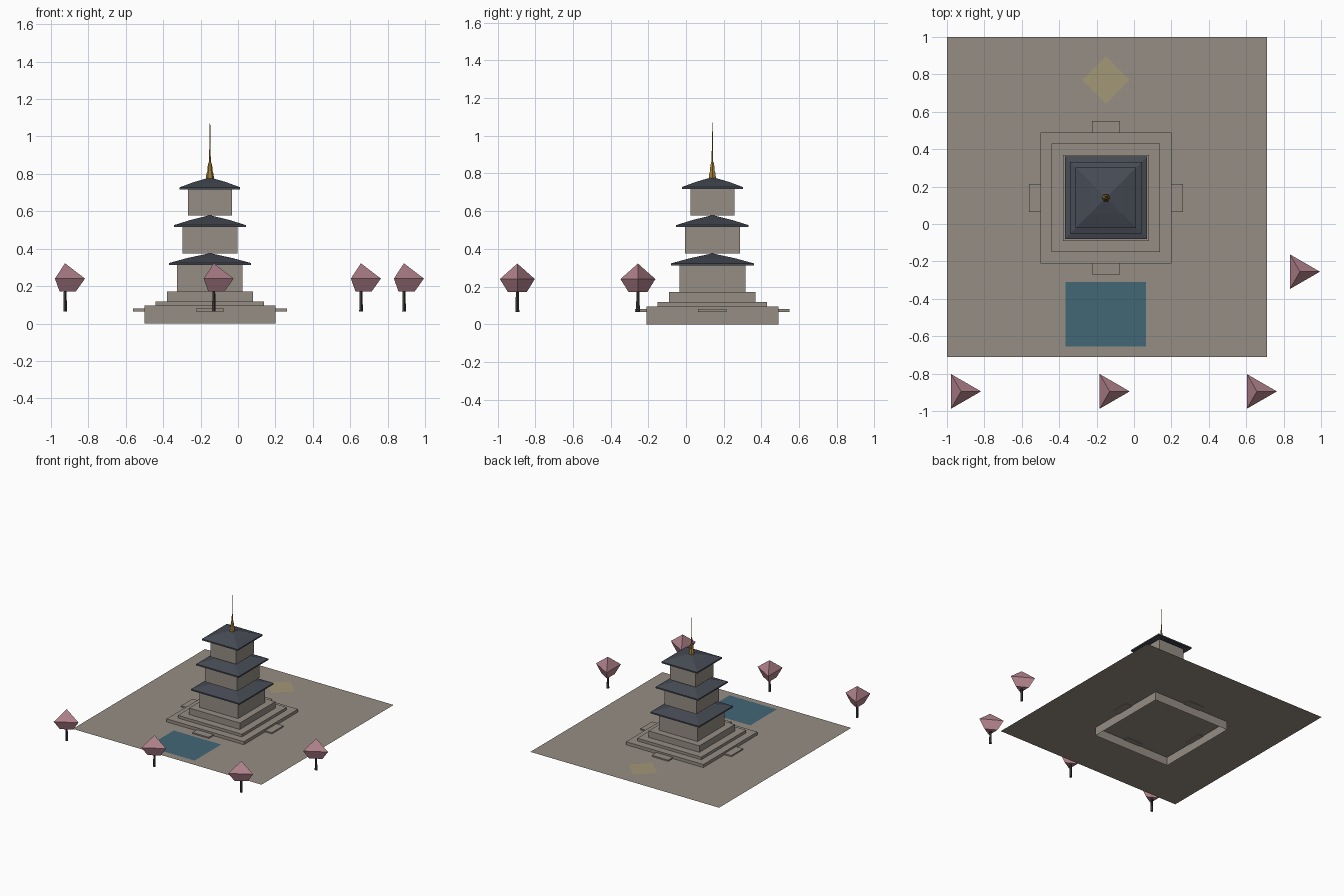
import bpy, bmesh, math

cube = bpy.data.objects.get("Cube")
if cube:
    bpy.data.objects.remove(cube)

GROUND = 0.07
CX, CY = -0.15, 0.14      # pagoda axis


def material(name, r, g, b):
    m = bpy.data.materials.new(name)
    m.use_nodes = True
    m.diffuse_color = (r, g, b, 1)
    m.node_tree.nodes["Principled BSDF"].inputs["Base Color"].default_value = (r, g, b, 1)
    return m


stone = material("warm grey stone", 0.30, 0.27, 0.23)
slate = material("slate roof", 0.062, 0.07, 0.09)
gold = material("gold", 0.36, 0.21, 0.04)
water = material("pond blue", 0.055, 0.135, 0.18)
sand = material("pale sand", 0.36, 0.31, 0.18)
pink = material("blossom pink", 0.45, 0.23, 0.27)
bark = material("dark bark", 0.045, 0.042, 0.04)


def lathe(name, mat, x, y, profile, sides, turn=0.0, caps=(True, True)):
    """Stack n-sided rings given as (radius, z); radius 0 makes a point."""
    bm = bmesh.new()
    rings = []
    for r, z in profile:
        if r == 0:
            rings.append([bm.verts.new((x, y, z))])
        else:
            rings.append([bm.verts.new((x + r * math.cos(turn + math.tau * i / sides),
                                        y + r * math.sin(turn + math.tau * i / sides), z))
                          for i in range(sides)])
    for a, b in zip(rings, rings[1:]):
        for i in range(sides):
            j = (i + 1) % sides
            quad = [a[i % len(a)], a[j % len(a)], b[j % len(b)], b[i % len(b)]]
            bm.faces.new(list(dict.fromkeys(quad)))
    if caps[0] and len(rings[0]) > 2:
        bm.faces.new(rings[0][::-1])
    if caps[1] and len(rings[-1]) > 2:
        bm.faces.new(rings[-1])
    if len(rings) > 1:
        bmesh.ops.recalc_face_normals(bm, faces=bm.faces)
    mesh = bpy.data.meshes.new(name)
    bm.to_mesh(mesh)
    bm.free()
    mesh.materials.append(mat)
    ob = bpy.data.objects.new(name, mesh)
    bpy.context.collection.objects.link(ob)
    return ob


def square(name, mat, profile, caps=(True, True)):
    """Square-plan part on the pagoda axis; profile holds half widths."""
    return lathe(name, mat, CX, CY, [(h * math.sqrt(2), z) for h, z in profile],
                 4, math.pi / 4, caps)


def plate(name, mat, x0, x1, y0, y1, z):
    ob = lathe(name, mat, 0, 0, [(math.sqrt(0.5), 0)], 4, math.pi / 4, (False, True))
    ob.scale = (x1 - x0, y1 - y0, 1)
    ob.location = ((x0 + x1) / 2, (y0 + y1) / 2, z)
    return ob


# Courtyard, pond and diamond-shaped paving
plate("courtyard", stone, -1, 0.71, -0.71, 1, GROUND)
plate("pond", water, -0.365, 0.065, -0.655, -0.31, GROUND + 0.004)
lathe("diamond_paving", sand, CX, 0.77, [(0.127, GROUND + 0.004)], 4, 0, (False, True))

# Stepped platform, hollow underneath
square("platform_base", stone, [(0.35, 0), (0.35, 0.095)], (False, True))
square("platform_step", stone, [(0.29, 0.095), (0.29, 0.117)])
square("platform_top", stone, [(0.23, 0.117), (0.23, 0.17)])

# Entrance slabs on the four sides
for side, (dx, dy) in {"left": (1, 0), "right": (-1, 0), "back": (0, 1), "front": (0, -1)}.items():
    bpy.ops.mesh.primitive_cube_add(size=1, location=(CX + dx * 0.36, CY + dy * 0.36, 0.073))
    slab = bpy.context.object
    slab.name = side + "_entrance_slab"
    slab.scale = (0.1 if dx else 0.15, 0.1 if dy else 0.15, 0.015)
    if dx:
        slab.location.x += dx * 0.002
    slab.data.materials.append(stone)

# Three storeys, each with a flared roof
for n, (body, bottom, top, eave) in enumerate([(0.175, 0.17, 0.312, 0.22),
                                               (0.146, 0.375, 0.515, 0.192),
                                               (0.117, 0.577, 0.717, 0.162)], 1):
    square(f"storey_{n}", stone, [(body, bottom), (body, top)])
    square(f"roof_{n}", slate, [(0, top + 0.025), (eave * 0.6, top + 0.018), (eave, top),
                                (eave, top + 0.011), (eave * 0.55, top + 0.038),
                                (0, top + 0.064)])

# Finial and spire
lathe("finial", gold, CX, CY, [(0.022, 0.775), (0.019, 0.80), (0.014, 0.815),
                               (0.013, 0.835), (0.008, 0.86)], 6)
lathe("spire", gold, CX, CY, [(0.005, 0.85), (0.0015, 1.07)], 6)

# Blossom trees
for n, (x, y) in enumerate([(-0.925, -0.895), (-0.13, -0.895), (0.657, -0.895), (0.887, -0.255)], 1):
    lathe(f"trunk_{n}", bark, x, y, [(0.011, GROUND - 0.005), (0.008, 0.175)], 5)
    lathe(f"blossom_{n}", pink, x, y, [(0.057, 0.17), (0.107, 0.24), (0, 0.322)], 3)
